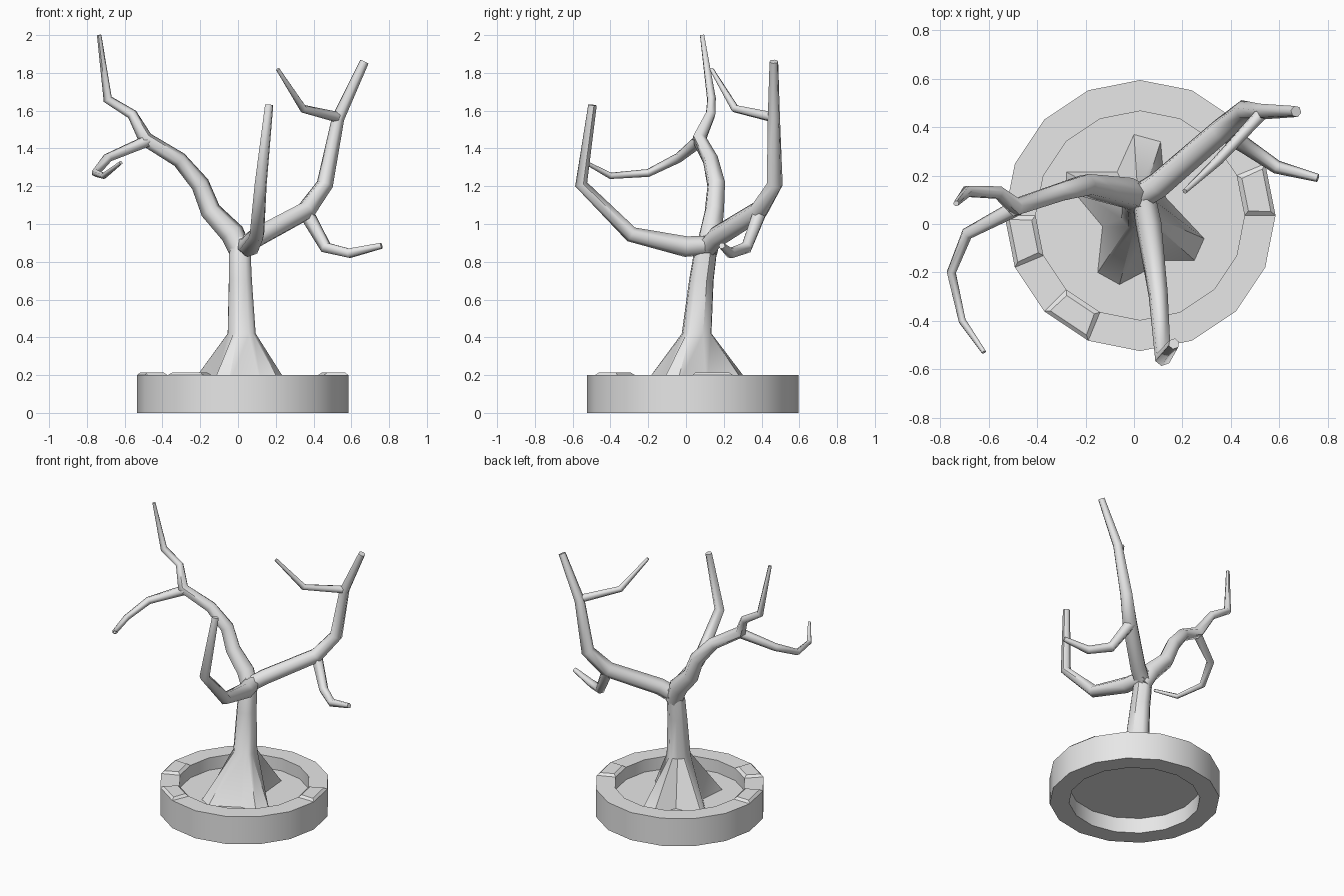
import bpy, bmesh, math
from mathutils import Vector

cube = bpy.data.objects.get("Cube")
if cube:
    bpy.data.objects.remove(cube, do_unlink=True)

grey = bpy.data.materials.new("plain grey")
grey.use_nodes = True
COLOUR = (0.8, 0.8, 0.8, 1)
grey.diffuse_color = COLOUR
grey.node_tree.nodes["Principled BSDF"].inputs["Base Color"].default_value = COLOUR


def finish(name, bm, angle):
    """Turn a bmesh into a smooth object with sharp edges kept."""
    bmesh.ops.recalc_face_normals(bm, faces=bm.faces)
    mesh = bpy.data.meshes.new(name)
    bm.to_mesh(mesh)
    bm.free()
    mesh.materials.append(grey)
    mesh.shade_smooth()
    mesh.set_sharp_from_angle(angle=math.radians(angle))
    obj = bpy.data.objects.new(name, mesh)
    bpy.context.collection.objects.link(obj)
    return obj


def loft(rings, closed=False):
    """Skin a row of equal point rings; close the row or cap its ends."""
    bm = bmesh.new()
    rows = [[bm.verts.new(p) for p in ring] for ring in rings]
    pairs = list(zip(rows, rows[1:]))
    if closed:
        pairs.append((rows[-1], rows[0]))
    for a, b in pairs:
        n = len(a)
        for i in range(n):
            j = (i + 1) % n
            bm.faces.new((a[i], a[j], b[j], b[i]))
    if not closed:
        bm.faces.new(rows[0])
        bm.faces.new(rows[-1])
    return bm


def limb(name, path, sides=6):
    """Tapered tube through (x, y, z, radius) points."""
    pts = [Vector(p[:3]) for p in path]
    side = Vector((0.3, 0.9, 0.2))
    rings = []
    for i, p in enumerate(pts):
        before = (p - pts[i - 1]).normalized() if i else Vector()
        after = (pts[i + 1] - p).normalized() if i < len(pts) - 1 else Vector()
        along = (before + after).normalized()
        side = (side - along * side.dot(along)).normalized()
        other = along.cross(side)
        rings.append([p + path[i][3] * (side * math.cos(t) + other * math.sin(t))
                      for t in (math.tau * k / sides for k in range(sides))])
    finish(name, loft(rings), 62)


# Planter: a sixteen-sided ring with three raised stones on the rim
CX, CY, SEG = 0.025, 0.035, 16
OUTER, INNER, RIM, SOIL = 0.56, 0.432, 0.2, 0.11


def around(r, z, k):
    t = math.tau * k / SEG
    return Vector((CX + r * math.cos(t), CY + r * math.sin(t), z))


section = [(OUTER, 0), (OUTER, RIM), (INNER, RIM), (INNER, 0)]
bm = loft([[around(r, z, k) for r, z in section] for k in range(SEG)], closed=True)
bmesh.ops.recalc_face_normals(bm, faces=bm.faces)
stones = []
for face in bm.faces:
    c = face.calc_center_median()
    step = int(math.atan2(c.y - CY, c.x - CX) % math.tau / math.tau * SEG)
    if face.normal.z > 0.9 and step in (0, 8, 10):
        stones.append(face)
bmesh.ops.inset_individual(bm, faces=stones, thickness=0.025, depth=0.015)
finish("planter_ring", bm, 30)

# Soil disc inside the ring
bm = bmesh.new()
bm.faces.new([bm.verts.new(around(INNER, SOIL, k)) for k in range(SEG)])
finish("soil", bm, 30)

# Trunk: four splayed roots rising into a round stem
feet = [(0.25, -0.15), (0.29, -0.06), (0.13, 0.11), (0.11, 0.34), (0.0, 0.37),
        (-0.07, 0.215), (-0.28, 0.215), (-0.28, 0.17), (-0.13, -0.01),
        (-0.15, -0.2), (-0.06, -0.25), (0.13, -0.15)]
stem = [(0.02, 0.055, 0.42, 0.08), (0.013, 0.08, 0.7, 0.066),
        (0.01, 0.1, 0.84, 0.062), (0.02, 0.12, 0.93, 0.05)]
rings = [[Vector((x, y, SOIL)) for x, y in feet]]
angles = [math.atan2(y - stem[0][1], x - stem[0][0]) for x, y in feet]
for x, y, z, r in stem:
    rings.append([Vector((x + r * math.cos(t), y + r * math.sin(t), z)) for t in angles])
finish("trunk_and_roots", loft(rings), 40)

# Branches and twigs
limb("right_branch", [(0.02, 0.11, 0.84, 0.06), (-0.03, 0.13, 0.95, 0.065),
                      (-0.145, 0.15, 1.07, 0.055), (-0.2, 0.16, 1.21, 0.05),
                      (-0.31, 0.13, 1.34, 0.042), (-0.49, 0.07, 1.45, 0.04),
                      (-0.56, 0.13, 1.58, 0.028), (-0.69, 0.135, 1.66, 0.025),
                      (-0.735, 0.085, 2.0, 0.012)])
limb("right_twig", [(-0.48, 0.07, 1.44, 0.034), (-0.69, -0.04, 1.35, 0.026),
                    (-0.755, -0.2, 1.27, 0.021), (-0.71, -0.4, 1.255, 0.017),
                    (-0.62, -0.53, 1.325, 0.01)])
limb("front_branch", [(0.03, 0.16, 0.89, 0.05), (0.06, 0.0, 0.88, 0.056),
                      (0.1, -0.29, 0.945, 0.042), (0.12, -0.555, 1.21, 0.034),
                      (0.165, -0.495, 1.63, 0.023)])
limb("left_branch", [(0.0, 0.1, 0.86, 0.055), (0.1, 0.16, 0.93, 0.057),
                     (0.36, 0.385, 1.07, 0.054), (0.46, 0.47, 1.21, 0.045),
                     (0.53, 0.465, 1.56, 0.034), (0.67, 0.465, 1.86, 0.024)])
limb("left_upper_twig", [(0.53, 0.46, 1.565, 0.028), (0.345, 0.26, 1.61, 0.022),
                         (0.21, 0.135, 1.82, 0.011)])
limb("left_lower_twig", [(0.36, 0.39, 1.06, 0.04), (0.465, 0.32, 0.875, 0.033),
                         (0.59, 0.235, 0.845, 0.028), (0.76, 0.19, 0.885, 0.017)])
